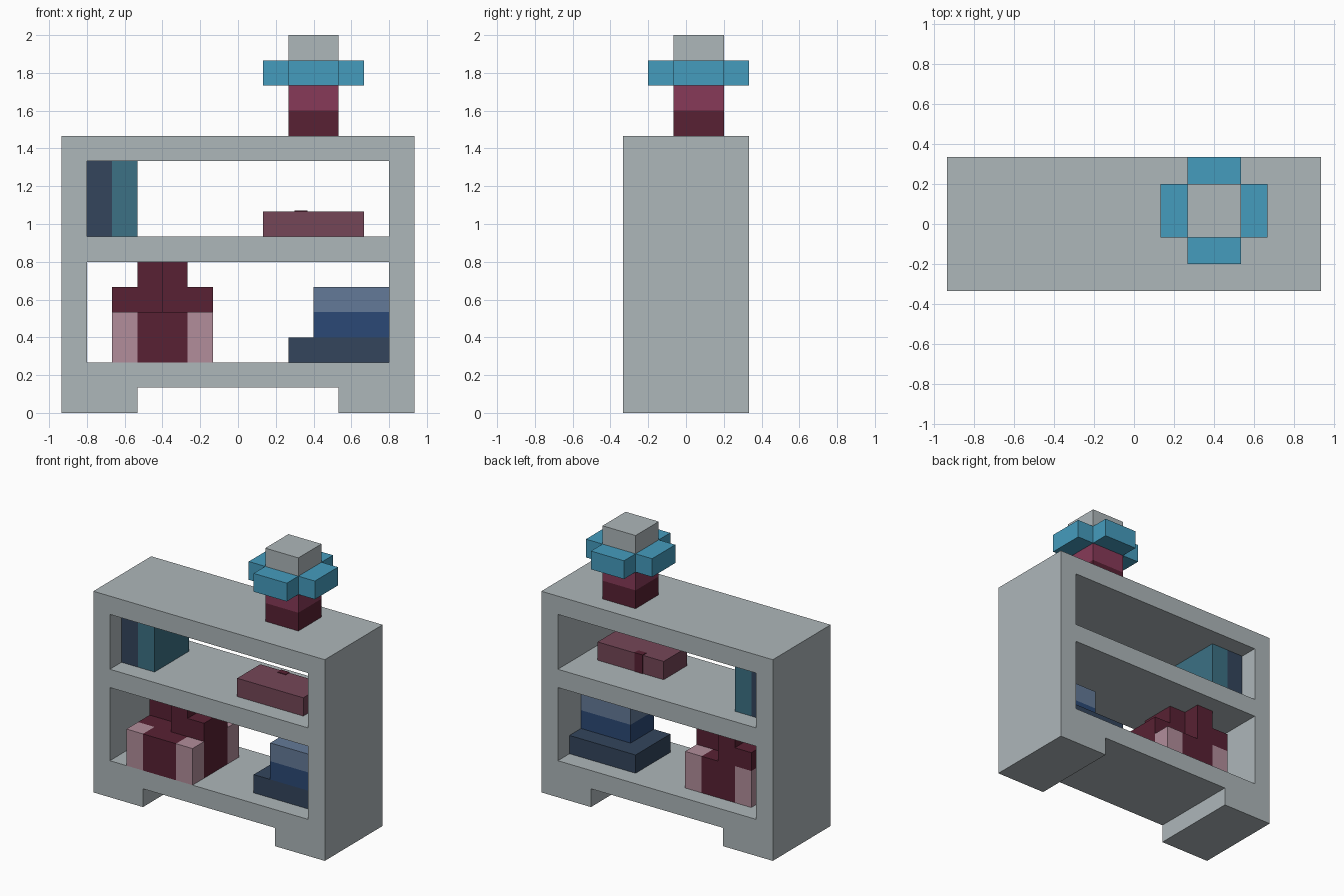
import bpy
import bmesh

old = bpy.data.objects.get("Cube")
if old:
    bpy.data.objects.remove(old)

U = 2 / 15  # one building block


def material(name, r, g, b):
    def lin(c):
        c /= 255
        return c / 12.92 if c <= 0.04045 else ((c + 0.055) / 1.055) ** 2.4
    colour = (lin(r), lin(g), lin(b), 1)
    m = bpy.data.materials.new(name)
    m.use_nodes = True
    m.diffuse_color = colour
    m.node_tree.nodes["Principled BSDF"].inputs["Base Color"].default_value = colour
    return m


grey = material("pale grey", 174, 183, 186)
sky = material("petal blue", 69, 156, 190)
berry = material("berry red", 135, 58, 88)
wine = material("dark wine", 88, 33, 51)
navy = material("dark navy", 51, 69, 92)
teal = material("teal", 60, 113, 133)
mauve = material("mauve", 117, 70, 87)
pink = material("dusty pink", 178, 141, 155)
blue = material("deep blue", 43, 73, 118)
slate = material("slate blue", 100, 122, 152)


def blocks(name, mat, *boxes):
    """One object from boxes given as (x0, x1, y0, y1, z0, z1) in blocks."""
    bm = bmesh.new()
    for x0, x1, y0, y1, z0, z1 in boxes:
        for v in bmesh.ops.create_cube(bm, size=1)["verts"]:
            v.co = ((x1 if v.co.x > 0 else x0) * U,
                    (y1 if v.co.y > 0 else y0) * U,
                    (z1 if v.co.z > 0 else z0) * U)
    mesh = bpy.data.meshes.new(name)
    bm.to_mesh(mesh)
    bm.free()
    mesh.materials.append(mat)
    obj = bpy.data.objects.new(name, mesh)
    bpy.context.collection.objects.link(obj)
    return obj


# Bookcase: side walls, feet and three shelves
F, B = -2.5, 2.5
for side, s in (("left", 1), ("right", -1)):
    wall = sorted((6 * s, 7 * s))
    foot = sorted((4 * s, 6 * s))
    blocks(side + "_wall", grey, (*wall, F, B, 0, 11))
    blocks(side + "_foot", grey, (*foot, F, B, 0, 1))
for name, z in (("bottom", 1), ("middle", 6), ("top", 10)):
    blocks(name + "_shelf", grey, (-6, 6, F, B, z, z + 1))

# Potted flower on top
blocks("pot_base", wine, (2, 4, -0.5, 1.5, 11, 12))
blocks("pot_rim", berry, (2, 4, -0.5, 1.5, 12, 13))
blocks("flower_petals", sky, (1, 5, -0.5, 1.5, 13, 14),
       (2, 4, -1.5, -0.5, 13, 14), (2, 4, 1.5, 2.5, 13, 14))
blocks("flower_centre", grey, (2, 4, -0.5, 1.5, 14, 15))

# Upper shelf: two standing books and a lying one with a clasp
blocks("navy_book", navy, (-6, -5, -1.5, 1.5, 7, 10))
blocks("teal_book", teal, (-5, -4, -1.5, 1.5, 7, 10))
blocks("lying_book", mauve, (1, 5, -1.5, 0.5, 7, 8))
blocks("book_clasp", wine, (2.25, 2.75, 0.5, 0.53, 7, 8.03),
       (2.25, 2.75, 0.2, 0.5, 8, 8.03))

# Gift box: pink corners, crossed ribbon and an offset bow
blocks("gift_corners", pink, *[(x, x + 1, y, y + 1, 2, 4)
                               for x in (-5, -2) for y in (-2.5, 0.5)])
blocks("gift_ribbon", wine, (-4, -2, -2.5, 1.5, 2, 4),
       (-5, -4, -1.5, 0.5, 2, 4), (-2, -1, -1.5, 0.5, 2, 4))
blocks("bow_right_loop", wine, (-5, -3, -0.5, 1.5, 4, 5), (-4, -3, -0.5, 1.5, 5, 6))
blocks("bow_left_loop", wine, (-3, -1, -1.5, 0.5, 4, 5), (-3, -2, -1.5, 0.5, 5, 6))

# Stack of books on the lower shelf
blocks("stack_bottom", navy, (2, 6, -1.5, 1.5, 2, 3))
blocks("stack_middle", blue, (3, 6, -1.5, 0.5, 3, 4))
blocks("stack_top", slate, (3, 6, -1.5, 0.5, 4, 5))
